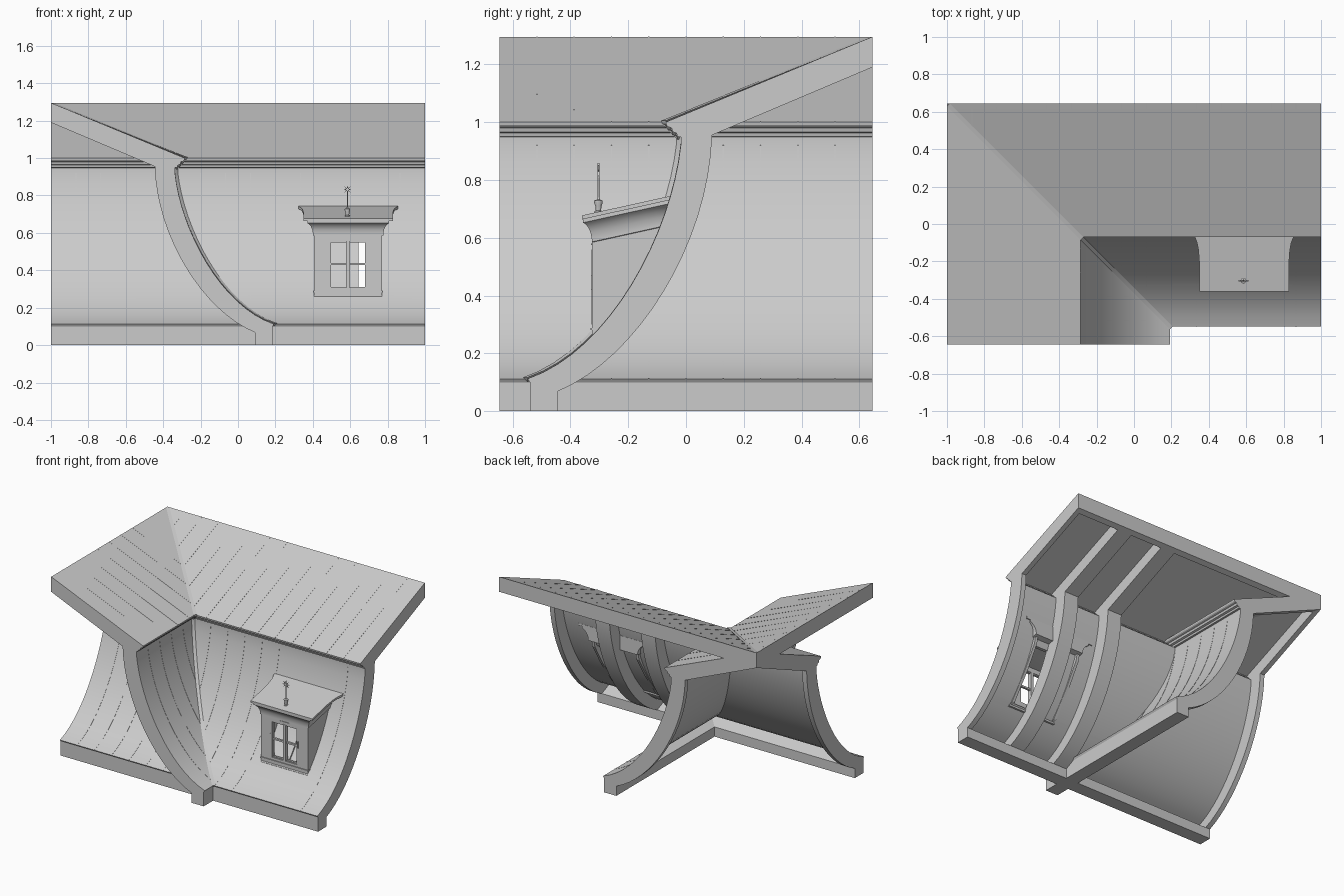
import bpy, bmesh, math
from mathutils import Vector

if "Cube" in bpy.data.objects:
    bpy.data.objects.remove(bpy.data.objects["Cube"])


def finish(name, bm, smooth=True):
    bmesh.ops.remove_doubles(bm, verts=bm.verts, dist=1e-5)
    bmesh.ops.recalc_face_normals(bm, faces=bm.faces)
    me = bpy.data.meshes.new(name)
    bm.to_mesh(me)
    bm.free()
    if smooth:
        me.shade_smooth()
        me.set_sharp_from_angle(angle=math.radians(25))
    ob = bpy.data.objects.new(name, me)
    bpy.context.collection.objects.link(ob)
    return ob


def add_loft(bm, rings):
    """Join closed rings of points into a capped solid."""
    vs = [[bm.verts.new(p) for p in r] for r in rings]
    n = len(vs[0])
    for a, b in zip(vs, vs[1:]):
        for i in range(n):
            bm.faces.new((a[i], a[(i + 1) % n], b[(i + 1) % n], b[i]))
    bm.faces.new(vs[0])
    bm.faces.new(vs[-1])


def add_box(bm, x0, x1, y0, y1, z0, z1):
    add_loft(bm, [[(x0, y0, z), (x1, y0, z), (x1, y1, z), (x0, y1, z)] for z in (z0, z1)])


def bezier(a, b, c, d, n=16):
    a, b, c, d = map(Vector, (a, b, c, d))
    return [a*(1-t)**3 + b*3*t*(1-t)**2 + c*3*t*t*(1-t) + d*t**3 for t in (i/n for i in range(n+1))]


def place(wing, u, p):
    """Profile point to space: main wing runs along x, side wing along y."""
    return (u, p[0], p[1]) if wing == "main" else (-p[0] - 0.355, u, p[1])


def add_sweep(bm, wing, outer, inner, u0, u1):
    add_loft(bm, [[place(wing, u, o) for u in (u0, u1)] + [place(wing, u, i) for u in (u1, u0)]
                  for o, i in zip(outer, inner)])


# Roof cross-section: paired outer and inner points, base to ridge
V = Vector
wall_o = bezier((-.548, .112), (-.26, .21), (-.05, .62), (-.018, .92))
wall_i = bezier((-.445, .068), (-.17, .18), (.08, .58), (.09, .955))
cornice = [V(p) for p in ((-.018, .948), (-.03, .95), (-.033, .962), (-.046, .966), (-.05, .98),
                          (-.063, .984), (-.068, .99), (-.07, 1.0))]
top_o, top_i = V((.645, 1.295)), V((.645, 1.19))
near_o, near_i = V((.61, 1.281)), V((.61, 1.175))
outer = [V((-.54, 0)), V((-.54, .1))] + wall_o + cornice + [near_o, top_o]
inner = [V((-.445, 0)), V((-.445, .06))] + wall_i + [wall_i[-1]] * len(cornice) + [near_i, top_i]
shell = [o.lerp(i, .18) for o, i in zip(outer, inner)]

spans = {"main": (-1.0, 1.0), "side": (-.645, .645)}
ribs = {"main": [(.18, .29), (.535, .645)], "side": []}
shells = {}
for wing, (a, b) in spans.items():
    # Thin skin
    bm = bmesh.new()
    add_sweep(bm, wing, outer, shell, a, b)
    shells[wing] = finish(wing + "_roof_skin", bm)
    # End frames, inner ribs and the rails at base and ridge
    bm = bmesh.new()
    for u0, u1 in [(a, a + .035), (b - .035, b)]:
        add_sweep(bm, wing, outer, inner, u0, u1)
    for u0, u1 in ribs[wing]:
        add_sweep(bm, wing, [o.lerp(i, .1) for o, i in zip(outer, inner)], inner, u0, u1)
    add_sweep(bm, wing, outer[:3], inner[:3], a, b)
    add_sweep(bm, wing, outer[-2:], inner[-2:], a, b)
    finish(wing + "_roof_frame", bm)
    # Raised seams on the curved wall and on the upper slope
    bm = bmesh.new()
    lift = [o + (o - i).normalized() * .0015 for o, i in zip(wall_o, wall_i)]
    up = V((-.0006, .0015))
    n = round((b - a) / .13)
    for k in range(1, n):
        u = a + (b - a) * k / n
        if wing == "side" or not .4 < u < .78:
            add_sweep(bm, wing, lift, [o.lerp(i, .1) for o, i in zip(wall_o, wall_i)], u - .002, u + .002)
        # The slope seams stop where the other wing's slope rises above them
        q = max(-.07, -u - .355)
        low = cornice[-1].lerp(top_o, (q + .07) / .715)
        if q < .6:
            add_sweep(bm, wing, [low + up, top_o + V((0, .0005))],
                      [low + V((.004, -.006)), top_o - V((0, .008))], u - .002, u + .002)
    finish(wing + "_seams", bm)

# Opening through the wall behind the dormer
bm = bmesh.new()
add_box(bm, .6, .75, -.4, .1, .27, .6)
cutter = finish("dormer_cutter", bm, False)
cutter.hide_render = True
mod = shells["main"].modifiers.new("opening", "BOOLEAN")
mod.operation, mod.solver, mod.object = "DIFFERENCE", "EXACT", cutter
bpy.context.view_layer.objects.active = shells["main"]
bpy.ops.object.modifier_apply(modifier="opening")
bpy.data.objects.remove(cutter)

# Flashing strip down the valley where the wings meet
bm = bmesh.new()
add_loft(bm, [[(-p[0] - .355 + w, p[0], p[1] + h), (-p[0] - .355, p[0] - w, p[1] + h),
               (-p[0] - .355, p[0], p[1] - .01)]
              for p in outer[2:] for w, h in [(.015, .005 if p[0] < .6 else 0)]])
finish("valley_flashing", bm)

# Dormer side walls
bm = bmesh.new()
side = [(-.325, .25), (-.325, .6), (-.05, .65), (-.06, .6), (-.15, .45), (-.28, .27)]
for x in (.407, .75):
    add_loft(bm, [[(xx, y, z) for y, z in side] for xx in (x, x + .02)])
# Dormer front around the window, with sill and trim
for x0, x1, z0, z1 in ((.407, .49, .25, .6), (.685, .77, .25, .6), (.49, .685, .25, .305), (.49, .685, .556, .6)):
    add_box(bm, x0, x1, -.325, -.3, z0, z1)
add_box(bm, .405, .775, -.332, -.30, .248, .255)
add_box(bm, .405, .772, -.331, -.30, .28, .288)
add_box(bm, .55, .625, -.329, -.30, .575, .58)
finish("dormer_walls", bm, False)

# Window casements and hinges
bm = bmesh.new()
for x0, x1 in ((.485, .588), (.588, .69)):
    for a, b, c, d in ((x0, x0 + .011, .3, .56), (x1 - .011, x1, .3, .56), (x0, x1, .3, .311),
                       (x0, x1, .549, .56), (x0, x1, .427, .439)):
        add_box(bm, a, b, -.318, -.303, c, d)
add_box(bm, .578, .598, -.327, -.3, .3, .56)
for x in (.478, .69):
    add_box(bm, x, x + .007, -.329, -.31, .42, .47)
finish("window", bm, False)

# Flared, sloping dormer cornice
SLOPE = .22


def ring(off, z, flare=0.0, wide=0.0):
    """Open-backed outline whose sides sweep outward near the main wall."""
    steps = [(-.32 - off, 0), (-.2, 0), (-.14, .15), (-.1, .4), (-.07, .8), (-.03, 1.0)]
    half = [(.182 + off + wide + flare * f, y) for y, f in steps]
    pts = [(.589 + h, y) for h, y in half] + [(.589 - h, y) for h, y in reversed(half)]
    return [(x, y, z + SLOPE * (y + .32)) for x, y in pts]


bm = bmesh.new()
add_loft(bm, [ring(o, z, o * .6) for o, z in ((0, .585), (.006, .587), (.006, .597), (.01, .62), (.018, .64),
                                              (.03, .655), (.036, .66), (.036, .672))])
finish("dormer_cornice", bm)

# Dormer roof plate
bm = bmesh.new()
add_loft(bm, [ring(.04, .672, .03, .018), ring(.04, .686, .03, .018)])
finish("dormer_roof", bm, False)

# Finial: pot, rod and star
bm = bmesh.new()
FX, FY = .585, -.303
prof = [(.013, .685), (.013, .692), (.009, .695), (.011, .71), (.015, .723), (.015, .728), (.006, .732), (.003, .74),
        (.003, .84)]
add_loft(bm, [[(FX + r * math.cos(k * math.pi / 6), FY + r * math.sin(k * math.pi / 6), z) for k in range(12)]
              for r, z in prof])
star = [(FX + r * math.sin(k * math.pi / 8), .832 + r * math.cos(k * math.pi / 8))
        for k in range(16) for r in [.026 if k % 2 == 0 else .007]]
add_loft(bm, [[(x, y, z) for x, z in star] for y in (FY - .004, FY + .004)])
finish("finial", bm)
